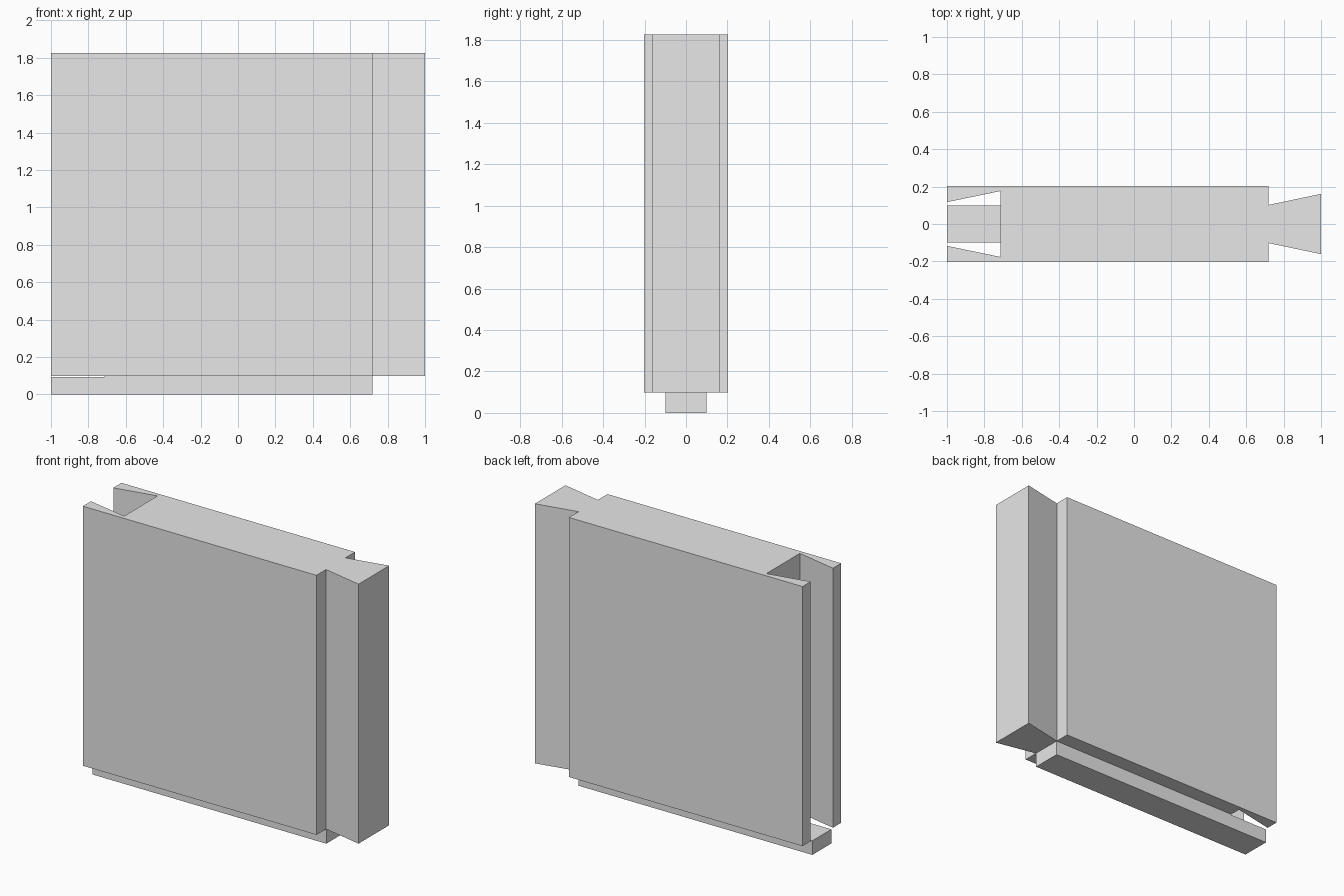
import bpy, bmesh
from mathutils import Vector

cube = bpy.data.objects.get("Cube")
if cube:
    bpy.data.objects.remove(cube, do_unlink=True)

grey = bpy.data.materials.new("light_grey")
grey.use_nodes = True
grey.diffuse_color = (0.8, 0.8, 0.8, 1)
bsdf = next(n for n in grey.node_tree.nodes if n.type == "BSDF_PRINCIPLED")
bsdf.inputs["Base Color"].default_value = grey.diffuse_color


def extrude_profile(name, points, direction):
    """Sweep a closed flat outline along a direction into a solid."""
    bm = bmesh.new()
    face = bm.faces.new([bm.verts.new(p) for p in points])
    swept = bmesh.ops.extrude_face_region(bm, geom=[face])["geom"]
    bmesh.ops.translate(bm, vec=Vector(direction),
                        verts=[v for v in swept if isinstance(v, bmesh.types.BMVert)])
    bmesh.ops.recalc_face_normals(bm, faces=bm.faces[:])
    mesh = bpy.data.meshes.new(name)
    bm.to_mesh(mesh)
    bm.free()
    mesh.materials.append(grey)
    obj = bpy.data.objects.new(name, mesh)
    bpy.context.collection.objects.link(obj)
    return obj


# Dimensions
bottom, top = 0.098, 1.825
shoulder = 0.72        # where the dovetail tongue leaves the panel
socket_end = -0.715    # inner wall of the dovetail socket
rail_half = 0.1

# Panel with a dovetail tongue on one end and a matching socket on the other
half = [(socket_end, 0.176), (-1, 0.117), (-1, 0.203),
        (shoulder, 0.203), (shoulder, 0.102), (1, 0.161)]
outline = half + [(x, -y) for x, y in reversed(half)]
extrude_profile("dovetail_panel", [(x, y, bottom) for x, y in outline],
                (0, 0, top - bottom))

# Bottom rail, slightly lower where it passes under the socket
rail = [(-1, 0), (shoulder, 0), (shoulder, bottom),
        (socket_end, bottom), (socket_end, 0.094), (-1, 0.094)]
extrude_profile("bottom_rail", [(x, -rail_half, z) for x, z in rail],
                (0, 2 * rail_half, 0))
